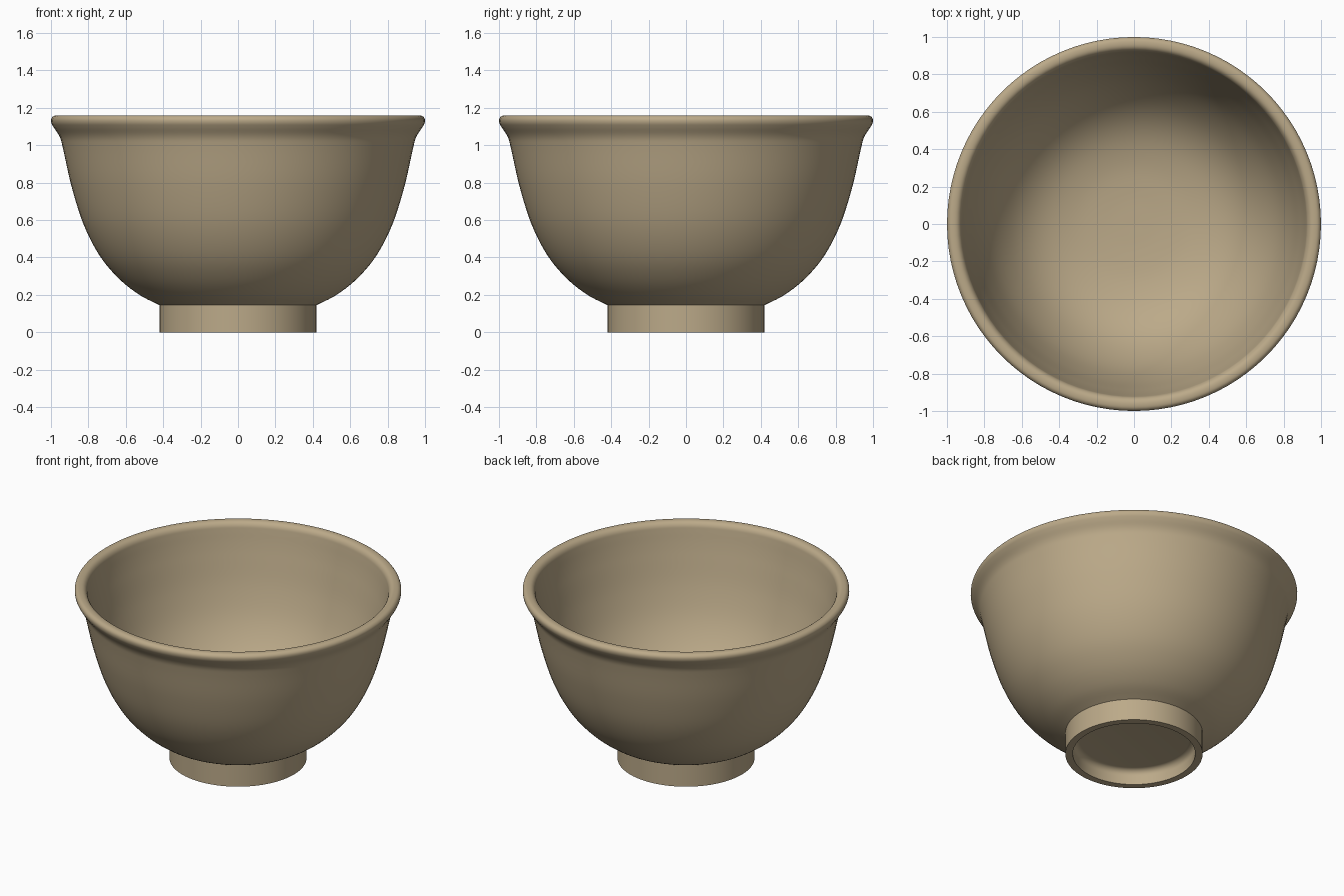
import bpy, bmesh, math
from mathutils import Vector

if "Cube" in bpy.data.objects:
    bpy.data.objects.remove(bpy.data.objects["Cube"])

SIDES = 96

clay = bpy.data.materials.new("tan_clay")
clay.diffuse_color = (0.50, 0.40, 0.25, 1)
clay.use_nodes = True
clay.node_tree.nodes["Principled BSDF"].inputs["Base Color"].default_value = clay.diffuse_color


def smooth_path(points, steps=5):
    """Catmull-Rom curve through (radius, height) points."""
    p = [Vector(q) for q in points]
    p = [2 * p[0] - p[1]] + p + [2 * p[-1] - p[-2]]
    out = []
    for a, b, c, d in zip(p, p[1:], p[2:], p[3:]):
        for i in range(steps):
            t = i / steps
            out.append(0.5 * (2 * b + (c - a) * t + (2 * a - 5 * b + 4 * c - d) * t * t
                              + (3 * b - a - 3 * c + d) * t ** 3))
    return out + [p[-2]]


def lathe(name, profile):
    """Turn a (radius, height) profile around the z axis."""
    bm = bmesh.new()
    verts = [bm.verts.new((r, 0, z)) for r, z in profile]
    edges = [bm.edges.new(pair) for pair in zip(verts, verts[1:])]
    bmesh.ops.spin(bm, geom=verts + edges, cent=(0, 0, 0), axis=(0, 0, 1),
                   angle=math.tau, steps=SIDES, use_duplicate=False)
    bmesh.ops.remove_doubles(bm, verts=bm.verts, dist=1e-4)
    bmesh.ops.recalc_face_normals(bm, faces=bm.faces)
    mesh = bpy.data.meshes.new(name)
    bm.to_mesh(mesh)
    bm.free()
    mesh.materials.append(clay)
    obj = bpy.data.objects.new(name, mesh)
    bpy.context.collection.objects.link(obj)
    bpy.context.view_layer.objects.active = obj
    obj.select_set(True)
    bpy.ops.object.shade_smooth_by_angle(angle=math.radians(40))
    obj.select_set(False)
    return obj


# Bowl: outer wall, flared rounded lip, inner wall down to the centre
outer = [(0.42, 0.145), (0.53, 0.202), (0.64, 0.29), (0.74, 0.41), (0.825, 0.575),
         (0.89, 0.78), (0.935, 0.98), (0.953, 1.045), (0.985, 1.095)]
lip = [(0.998, 1.12), (0.998, 1.142), (0.984, 1.157), (0.96, 1.16),
       (0.94, 1.153), (0.926, 1.135), (0.919, 1.105)]
inner = [(0.905, 1.03), (0.885, 0.94), (0.84, 0.76), (0.775, 0.58), (0.69, 0.435),
         (0.59, 0.325), (0.47, 0.25), (0.32, 0.205), (0.16, 0.188), (0, 0.184)]
lathe("bowl", smooth_path(outer + lip + inner))

# Foot ring with a rounded recess underneath
fillet = [(0.335 + 0.04 * math.cos(a), 0.06 + 0.04 * math.sin(a))
          for a in (math.radians(15 * i) for i in range(7))]
lathe("foot", [(0.42, 0.145), (0.42, 0), (0.375, 0)] + fillet + [(0, 0.10)])
